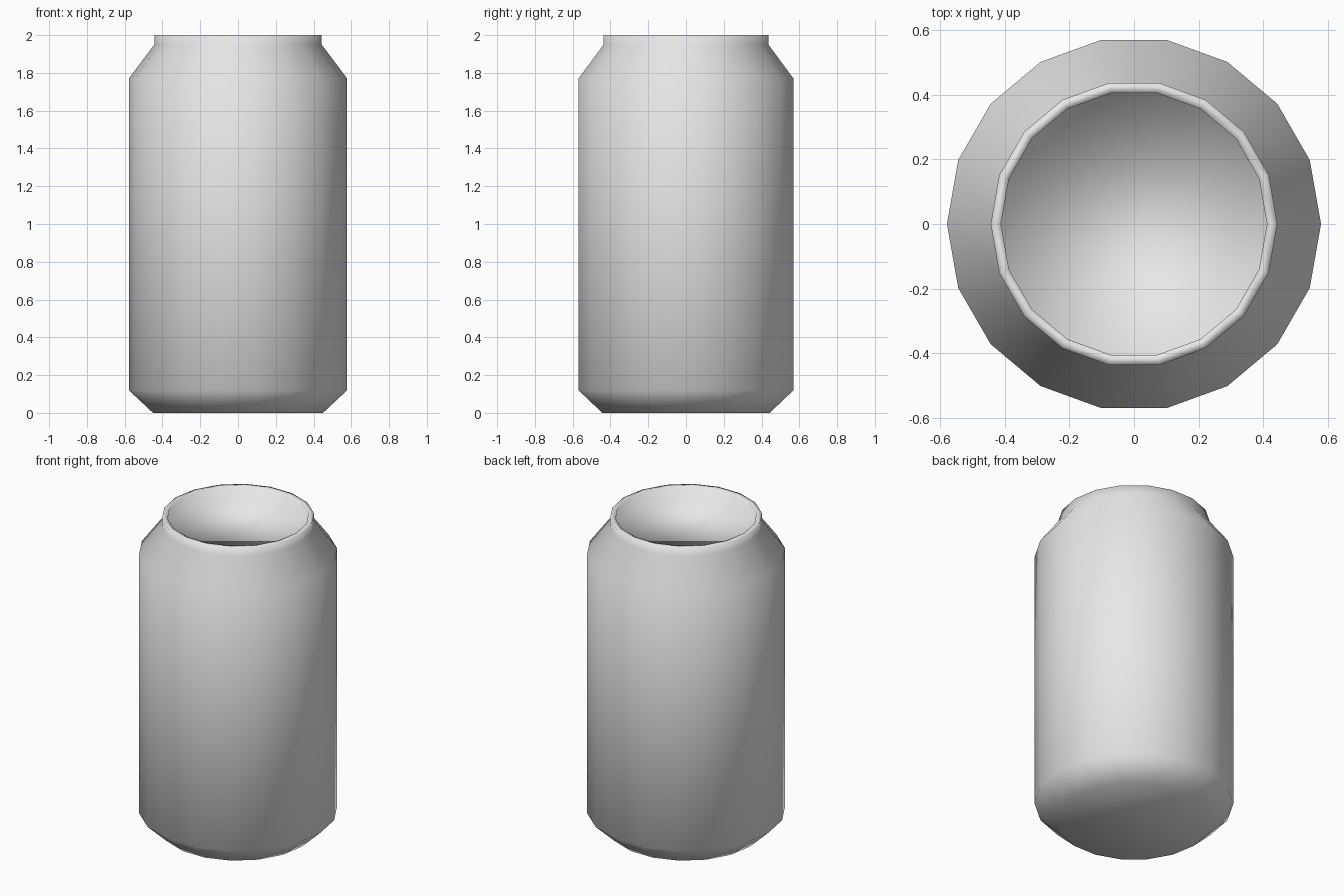
import bpy
import bmesh
from math import cos, sin, tau

SIDES = 18

# Remove the default cube
cube = bpy.data.objects.get("Cube")
if cube:
    bpy.data.objects.remove(cube, do_unlink=True)

# Plain light grey metal
metal = bpy.data.materials.new("light_grey_metal")
metal.use_nodes = True
color = (0.8, 0.8, 0.8, 1.0)
metal.diffuse_color = color
metal.node_tree.nodes["Principled BSDF"].inputs["Base Color"].default_value = color


def lathe(name, profile, material):
    """Spin (radius, height) points round z, closing both ends with flat caps."""
    bm = bmesh.new()
    rings = []
    for r, z in profile:
        rings.append([bm.verts.new((r * cos(tau * i / SIDES), r * sin(tau * i / SIDES), z))
                      for i in range(SIDES)])
    for low, high in zip(rings, rings[1:]):
        for i in range(SIDES):
            j = (i + 1) % SIDES
            bm.faces.new((low[i], low[j], high[j], high[i]))
    bm.faces.new(reversed(rings[0]))
    bm.faces.new(rings[-1])
    for face in bm.faces:
        face.smooth = True
    mesh = bpy.data.meshes.new(name)
    bm.to_mesh(mesh)
    bm.free()
    mesh.materials.append(material)
    obj = bpy.data.objects.new(name, mesh)
    bpy.context.collection.objects.link(obj)
    return obj


# Can: base, chamfer, wall, shoulder, neck, rim, and the sunken lid
lathe("can_body", [
    (0.45, 0.0),
    (0.578, 0.12),
    (0.578, 1.77),
    (0.443, 1.95),
    (0.443, 2.0),
    (0.411, 2.0),
    (0.411, 1.92),
], metal)
